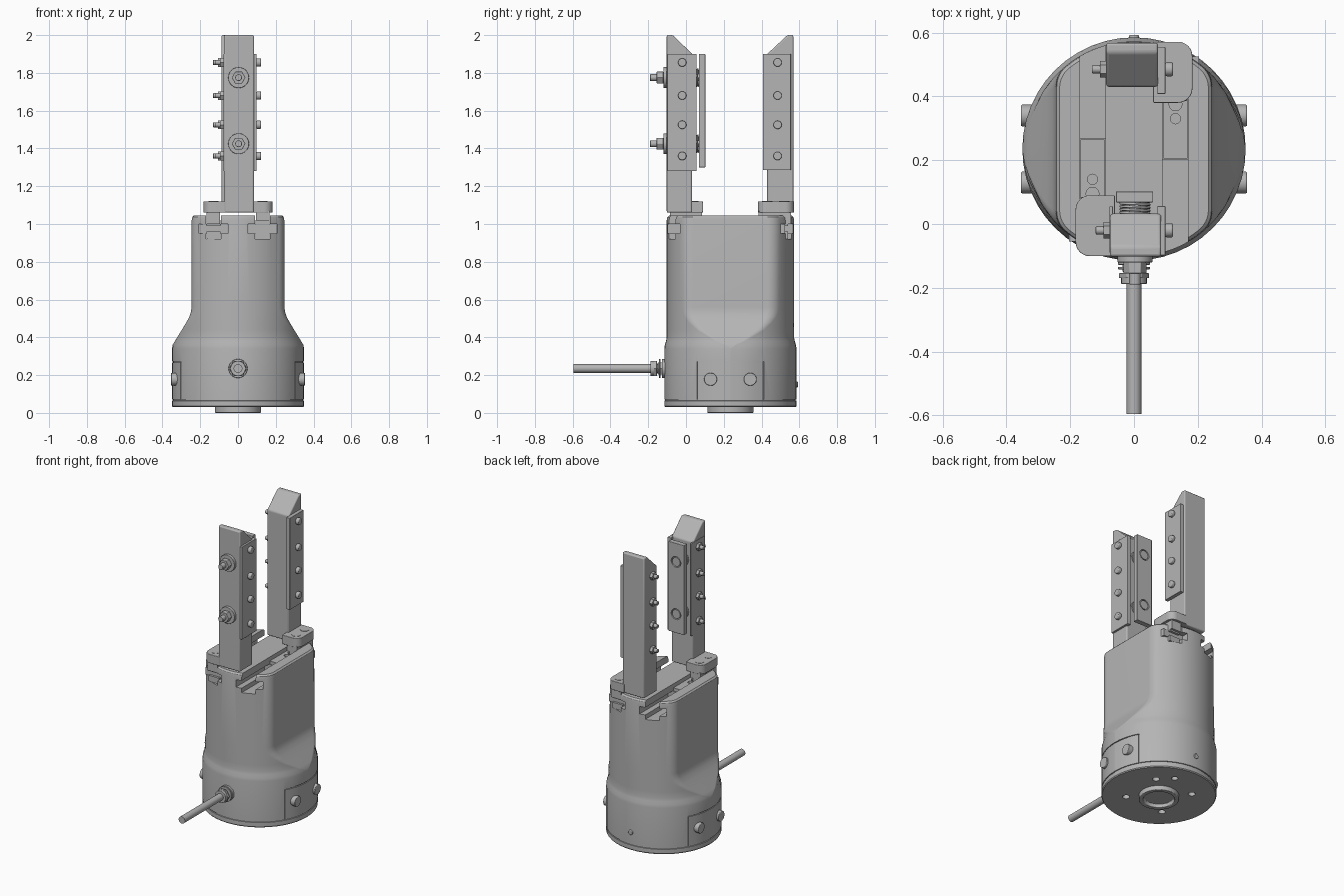
import bpy
import bmesh
from math import sin, cos, pi, atan2, sqrt, radians
from mathutils import Matrix, Vector

if "Cube" in bpy.data.objects:
    bpy.data.objects.remove(bpy.data.objects["Cube"])

grey = bpy.data.materials.new("machined_grey")
grey.use_nodes = True
grey.diffuse_color = (0.46, 0.46, 0.46, 1)
grey.node_tree.nodes["Principled BSDF"].inputs["Base Color"].default_value = (0.46, 0.46, 0.46, 1)

CY = 0.235      # y of the body axis
parts = []


def finish(name, bm, bevel=0):
    bmesh.ops.recalc_face_normals(bm, faces=bm.faces)
    mesh = bpy.data.meshes.new(name)
    bm.to_mesh(mesh)
    bm.free()
    mesh.materials.append(grey)
    ob = bpy.data.objects.new(name, mesh)
    bpy.context.collection.objects.link(ob)
    if bevel:
        mod = ob.modifiers.new("soft_edges", 'BEVEL')
        mod.width, mod.segments, mod.limit_method = bevel, 3, 'ANGLE'
    parts.append(ob)
    return ob


def loft(name, rings, bevel=0):
    """Skin a stack of equal-length rings and cap both ends."""
    bm = bmesh.new()
    loops = [[bm.verts.new(p) for p in ring] for ring in rings]
    n = len(loops[0])
    for a, b in zip(loops, loops[1:]):
        for i in range(n):
            bm.faces.new((a[i], a[(i + 1) % n], b[(i + 1) % n], b[i]))
    bm.faces.new(loops[0])
    bm.faces.new(loops[-1])
    return finish(name, bm, bevel)


def prism(name, pts, lo, hi, axis='z', bevel=0):
    place = {'x': lambda a, b, c: (c, a, b),
             'y': lambda a, b, c: (a, c, b),
             'z': lambda a, b, c: (a, b, c)}[axis]
    return loft(name, [[place(a, b, c) for a, b in pts] for c in (lo, hi)], bevel)


def box(name, x, y, z, bevel=0):
    return prism(name, [(x[0], y[0]), (x[1], y[0]), (x[1], y[1]), (x[0], y[1])], *z, 'z', bevel)


def rod(name, centre, r, lo, hi, axis='z', sides=32, bevel=0):
    a, b = centre
    pts = [(a + r * cos(2 * pi * i / sides), b + r * sin(2 * pi * i / sides)) for i in range(sides)]
    return prism(name, pts, lo, hi, axis, bevel)


def cut(target, cutter):
    mod = target.modifiers.new("cut", 'BOOLEAN')
    mod.operation, mod.solver, mod.object = 'DIFFERENCE', 'EXACT', cutter
    bpy.context.view_layer.objects.active = target
    bpy.ops.object.modifier_apply(modifier=mod.name)
    parts.remove(cutter)
    bpy.data.objects.remove(cutter)


def section(radius, half_width, z, fillet=0.08, n=12):
    """Circle clipped by two parallel flats, with filleted corners."""
    cx = half_width - fillet
    cy = sqrt(max((radius - fillet) ** 2 - cx ** 2, 1e-6))
    a = atan2(cy, cx)
    quad = [(cx + fillet * cos(a * i / n), cy + fillet * sin(a * i / n)) for i in range(n)]
    arc = [a + (pi / 2 - a) * i / n for i in range(n + 1)]
    quad += [(radius * cos(t), radius * sin(t)) for t in arc]
    half = quad + [(-x, y) for x, y in reversed(quad[:-1])]
    ring = half + [(-x, -y) for x, y in half]
    return [(x, CY + y, z) for x, y in ring]


# Body: round base blending into a flat-sided upper housing
stations = [(0.345, 0.345, 0.03), (0.35, 0.35, 0.036), (0.35, 0.35, 0.064), (0.345, 0.345, 0.065),
            (0.345, 0.345, 0.07), (0.35, 0.35, 0.071), (0.35, 0.35, 0.34), (0.347, 0.346, 0.36),
            (0.341, 0.334, 0.38), (0.337, 0.322, 0.4), (0.337, 0.297, 0.44), (0.337, 0.273, 0.48),
            (0.337, 0.257, 0.51), (0.337, 0.249, 0.535), (0.337, 0.246, 0.56),
            (0.337, 0.245, 1.02), (0.334, 0.242, 1.036), (0.325, 0.233, 1.045)]
body = loft("body", [section(*s) for s in stations])

# T-slots through the top
for x in (-0.13, 0.13):
    for w, z0, z1 in ((0.04, 0.92, 1.1), (0.077, 0.95, 1.0)):
        cut(body, box("slot_cutter", (x - w, x + w), (-0.3, 0.8), (z0, z1)))

# Side cover outlines, cut as fine grooves
for side in (0, pi):
    edge = [side + radians(-30 + 60 * i / 20) for i in range(21)]
    pts = [(0.4 * cos(t), CY + 0.4 * sin(t)) for t in edge]
    pts += [(0.343 * cos(t), CY + 0.343 * sin(t)) for t in reversed(edge)]
    cut(body, prism("groove_cutter", pts, 0.267, 0.273))
    for t in (edge[0], edge[-1]):
        ends = [t - 0.008, t + 0.008]
        pts = [(0.4 * cos(u), CY + 0.4 * sin(u)) for u in ends]
        pts += [(0.343 * cos(u), CY + 0.343 * sin(u)) for u in reversed(ends)]
        cut(body, prism("groove_cutter", pts, 0.068, 0.272))

# Underside mounting holes and locating ring
for k in range(4):
    t = pi / 4 + k * pi / 2
    cut(body, rod("hole_cutter", (0.2 * cos(t), CY + 0.2 * sin(t)), 0.022, 0, 0.09))
cut(body, rod("hole_cutter", (0.06, CY + 0.22), 0.02, 0, 0.09))
ring = rod("locating_ring", (0, CY), 0.122, 0, 0.04, sides=64, bevel=0.004)
cut(ring, rod("ring_cutter", (0, CY), 0.095, -0.1, 0.025, sides=64))

# Side cover screws and the small rear plug
for s in (-1, 1):
    for y in (0.13, 0.34):
        rod("cover_screw", (y, 0.178), 0.034, *sorted((s * 0.3, s * 0.354)), 'x', bevel=0.004)
rod("rear_plug", (0, 0.15), 0.016, 0.57, 0.592, 'y', bevel=0.004)

# Cable with stepped gland
rod("cable", (0, 0.235), 0.023, -0.595, -0.1, 'y')
for r, lo, hi, sides in ((0.05, -0.128, -0.1, 32), (0.036, -0.15, -0.12, 6), (0.05, -0.142, -0.134, 32),
                         (0.047, -0.17, -0.154, 6), (0.04, -0.188, -0.165, 32)):
    rod("cable_gland", (0, 0.235), r, lo, hi, 'y', sides, 0.002)


def side_bolts(y, left, right):
    for z in (1.36, 1.525, 1.68, 1.855):
        rod("side_bolt_head", (y, z), 0.022, right, right + 0.024, 'x', 24, 0.005)
        rod("side_bolt_nut", (y, z), 0.026, left - 0.02, left, 'x', 6)
        rod("side_bolt_end", (y, z), 0.013, left - 0.045, left, 'x', 16, 0.003)


def carrier(s, y_mid):
    """Slider, neck and rounded foot; s is the slot side, mirrored about the body axis."""
    def ys(a, b):
        return tuple(sorted((CY + s * a, CY + s * b)))

    def xs(a, b):
        return tuple(sorted((s * a, s * b)))
    slider = box("slider", xs(0.056, 0.204), ys(-0.035, 0.29), (0.951, 0.999))
    box("slider_keel", xs(0.092, 0.168), ys(-0.035, 0.305), (0.921, 0.96))
    upper = box("slider_upper", xs(0.092, 0.168), ys(-0.03, 0.305), (0.99, 1.02))
    cut(upper, rod("hole_cutter", (s * 0.13, CY + s * 0.095), 0.016, 0.9, 1.1))
    cut(upper, rod("hole_cutter", (s * 0.13, CY + s * 0.14), 0.02, 0.9, 1.1))
    box("neck", xs(0.094, 0.166), ys(0.15, 0.32), (1.0, 1.07))
    # Foot outline with rounded outer corners
    r, x0, x1 = 0.045, 0.06, 0.183
    (lo, hi) = (0.145, 0.336)
    pts = [(x0, lo)]
    for cx, cy, t0 in ((x1 - r, lo + r, -pi / 2), (x1 - r, hi - r, 0)):
        pts += [(cx + r * cos(t0 + pi / 2 * i / 8), cy + r * sin(t0 + pi / 2 * i / 8)) for i in range(9)]
    pts.append((x0, hi))
    prism("foot", [(s * x, CY + s * y) for x, y in pts], 1.06, 1.12, bevel=0.003)
    for y in (0.195, 0.285):
        rod("foot_pin", (s * 0.13, CY + s * y), 0.027, 1.115, 1.122)


carrier(-1, -0.02)
carrier(1, 0.485)

# Fingers with slanted tips
front_profile = [(-0.102, 1.06), (0.033, 1.06), (0.033, 1.9), (-0.07, 2.0), (-0.102, 2.0)]
rear_profile = [(0.43, 1.06), (0.568, 1.06), (0.568, 2.0), (0.537, 2.0), (0.43, 1.9)]
prism("front_finger", front_profile, -0.075, 0.085, 'x', 0.008)
prism("rear_finger", rear_profile, -0.087, 0.075, 'x', 0.008)

# Side plates
box("front_plate_inner", (-0.077, -0.066), (-0.09, 0.055), (1.28, 1.9), 0.002)
box("front_plate_outer", (0.073, 0.098), (-0.098, 0.056), (1.28, 1.9), 0.002)
box("rear_plate", (0.073, 0.098), (0.408, 0.555), (1.285, 1.9), 0.002)
side_bolts(-0.02, -0.075, 0.098)
side_bolts(0.485, -0.087, 0.098)

# Spring-loaded pressure pad on the front finger
pad = box("pressure_pad", (-0.056, 0.06), (0.068, 0.102), (1.3, 1.9), 0.002)
for z in (1.425, 1.775):
    cut(pad, rod("hole_cutter", (0.003, z), 0.035, 0.092, 0.2, 'y'))
    rod("pad_bolt_head", (0.003, z), 0.029, 0.08, 0.1, 'y')
    rod("pad_bolt_shaft", (0.003, z), 0.018, -0.19, 0.09, 'y', 20, 0.003)
    rod("pad_bolt_washer", (0.003, z), 0.055, -0.12, -0.1, 'y', bevel=0.002)
    rod("pad_bolt_nut", (0.003, z), 0.036, -0.155, -0.12, 'y', 6, 0.002)
    curve = bpy.data.curves.new("pad_spring", 'CURVE')
    curve.dimensions, curve.bevel_depth, curve.bevel_resolution = '3D', 0.004, 2
    coil = curve.splines.new('POLY')
    coil.points.add(96)
    for i, p in enumerate(coil.points):
        t = 2 * pi * i / 24
        p.co = (0.003 + 0.045 * cos(t), 0.032 + 0.038 * i / 96, z + 0.045 * sin(t), 1)
    curve.materials.append(grey)
    bpy.context.collection.objects.link(bpy.data.objects.new("pad_spring", curve))

# Smooth shading with sharp edges kept
bpy.ops.object.select_all(action='DESELECT')
for ob in parts:
    ob.select_set(True)
bpy.context.view_layer.objects.active = body
bpy.ops.object.shade_smooth_by_angle(angle=radians(30))
